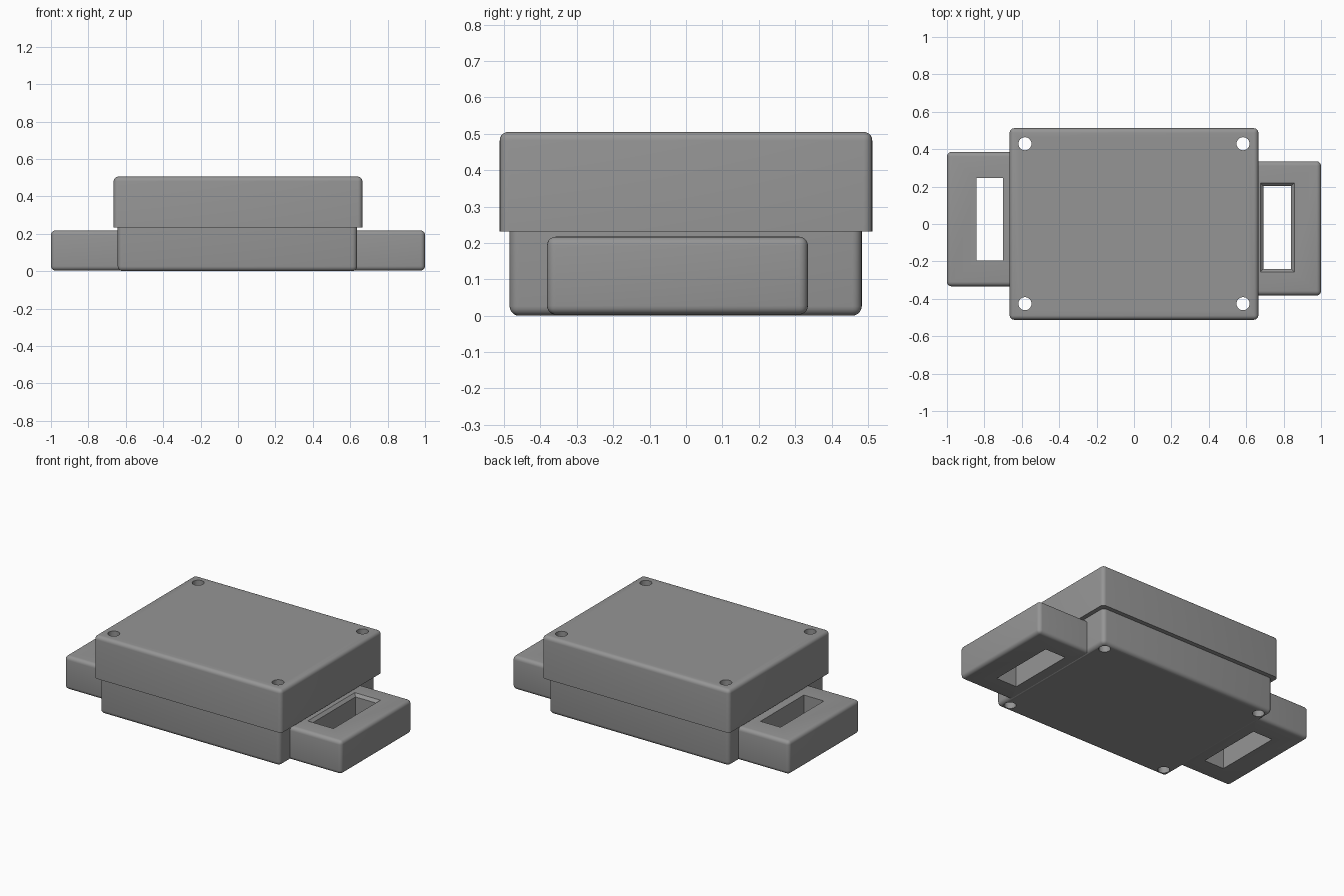
import bpy, bmesh, math
from mathutils import Matrix, Vector

if "Cube" in bpy.data.objects:
    bpy.data.objects.remove(bpy.data.objects["Cube"])

grey = bpy.data.materials.new("plain grey")
grey.diffuse_color = (0.3, 0.3, 0.3, 1)
grey.use_nodes = True
grey.node_tree.nodes["Principled BSDF"].inputs["Base Color"].default_value = grey.diffuse_color


def box(name, lo, hi, radius=0, keep_sharp=lambda a, b: False):
    """Box between two corners, rounding every edge that keep_sharp rejects."""
    lo, hi = Vector(lo), Vector(hi)
    bm = bmesh.new()
    bmesh.ops.create_cube(bm, size=1)
    for v in bm.verts:
        v.co = Vector([(lo[i] + hi[i]) / 2 + v.co[i] * (hi[i] - lo[i]) for i in range(3)])
    if radius:
        edges = [e for e in bm.edges if not keep_sharp(e.verts[0].co, e.verts[1].co)]
        bmesh.ops.bevel(bm, geom=edges, offset=radius, segments=5, profile=0.5,
                        affect='EDGES', clamp_overlap=True)
    return finish(name, bm)


def finish(name, bm):
    mesh = bpy.data.meshes.new(name)
    bm.to_mesh(mesh)
    bm.free()
    mesh.materials.append(grey)
    ob = bpy.data.objects.new(name, mesh)
    bpy.context.collection.objects.link(ob)
    return ob


def cut(ob, cutter):
    mod = ob.modifiers.new("cut", 'BOOLEAN')
    mod.operation = 'DIFFERENCE'
    mod.solver = 'EXACT'
    mod.object = cutter
    cutter.hide_render = True
    cutter.hide_set(True)


def smooth(ob):
    bpy.ops.object.select_all(action='DESELECT')
    bpy.context.view_layer.objects.active = ob
    ob.select_set(True)
    bpy.ops.object.shade_smooth_by_angle(angle=math.radians(35))


# Enclosure: base tray and overhanging lid, sharp where they meet
SEAM = 0.232
at_seam = lambda a, b: abs(a.z - SEAM) < 1e-4 and abs(b.z - SEAM) < 1e-4
base = box("base", (-0.643, -0.485, 0), (0.637, 0.483, SEAM), 0.026, at_seam)
lid = box("lid", (-0.665, -0.512, SEAM), (0.665, 0.512, 0.505), 0.024, at_seam)

# Screw holes through all four corners
bm = bmesh.new()
for x in (-0.583, 0.583):
    for y in (-0.426, 0.429):
        bmesh.ops.create_cone(bm, cap_ends=True, segments=32, radius1=0.035, radius2=0.035,
                              depth=1, matrix=Matrix.Translation((x, y, 0.25)))
screw_holes = finish("screw_hole_cutter", bm)
cut(base, screw_holes)
cut(lid, screw_holes)

# Slotted strap lugs, sharp where they join the base
inner = lambda a, b: abs(a.x) < 0.63 and abs(b.x) < 0.63
right_lug = box("right_lug", (0.625, -0.382, 0.003), (1, 0.335, 0.217), 0.024, inner)
left_lug = box("left_lug", (-1, -0.333, 0.003), (-0.625, 0.385, 0.217), 0.024, inner)
cut(right_lug, box("right_slot_cutter", (0.692, -0.24, -0.1), (0.84, 0.202, 0.4)))
cut(left_lug, box("left_slot_cutter", (-0.842, -0.195, -0.1), (-0.70, 0.245, 0.4)))

# Flared rim on top of the right slot
flare = box("slot_flare_cutter", (0.692, -0.24, 0.200), (0.84, 0.202, 0.222))
for v in flare.data.vertices:
    if v.co.z > 0.21:
        v.co.x += math.copysign(0.022, v.co.x - 0.766)
        v.co.y += math.copysign(0.022, v.co.y + 0.019)
cut(right_lug, flare)

for ob in (base, lid, right_lug, left_lug):
    smooth(ob)
